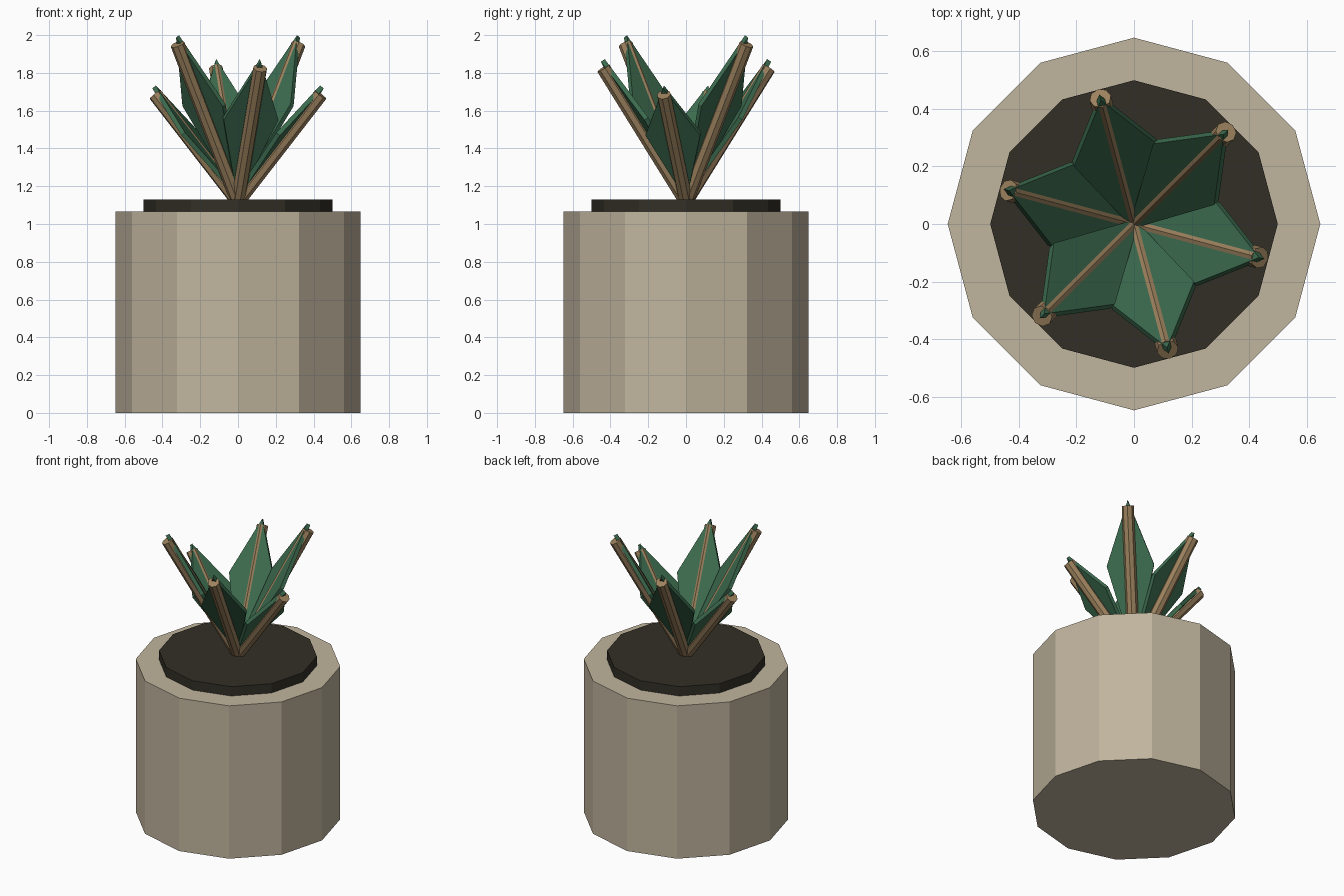
import bpy, bmesh, math
from mathutils import Matrix, Vector

if "Cube" in bpy.data.objects:
    bpy.data.objects.remove(bpy.data.objects["Cube"])


def material(name, color):
    m = bpy.data.materials.new(name)
    m.diffuse_color = (*color, 1)
    m.use_nodes = True
    m.node_tree.nodes["Principled BSDF"].inputs["Base Color"].default_value = m.diffuse_color
    return m


CLAY = material("clay", (0.53, 0.46, 0.34))
SOIL = material("soil", (0.032, 0.028, 0.019))
GREEN = material("leaf_green", (0.046, 0.15, 0.078))
WOOD = material("stem_brown", (0.33, 0.22, 0.11))


def finish(name, bm, mat):
    bmesh.ops.recalc_face_normals(bm, faces=bm.faces[:])
    mesh = bpy.data.meshes.new(name)
    bm.to_mesh(mesh)
    bm.free()
    mesh.materials.append(mat)
    obj = bpy.data.objects.new(name, mesh)
    bpy.context.collection.objects.link(obj)
    return obj


def prism(name, sides, radius, depth, matrix, mat):
    bm = bmesh.new()
    bmesh.ops.create_cone(bm, cap_ends=True, segments=sides, radius1=radius,
                          radius2=radius, depth=depth,
                          matrix=matrix @ Matrix.Translation((0, 0, depth / 2)))
    return finish(name, bm, mat)


def leaf(name, length, half_width, offset, thickness, matrix):
    # Flat kite plate: local z runs along the leaf, local x points inward
    outline = [(0, 0), (half_width, 0.58 * length), (0, length),
               (-half_width, 0.58 * length)]
    bm = bmesh.new()
    face = bm.faces.new([bm.verts.new((offset - thickness / 2, y, z))
                         for y, z in outline])
    new = bmesh.ops.extrude_face_region(bm, geom=[face])["geom"]
    bmesh.ops.translate(bm, vec=(thickness, 0, 0),
                        verts=[v for v in new if isinstance(v, bmesh.types.BMVert)])
    bm.transform(matrix)
    return finish(name, bm, GREEN)


# Pot and soil disc
prism("pot", 12, 0.648, 1.065, Matrix.Identity(4), CLAY)
prism("soil", 12, 0.5, 0.08, Matrix.Translation((0, 0, 1.05)), SOIL)

# Six leaves, each with a stem along its middle, in opposite pairs of height
base = Vector((0, 0, 1.12))
tops = [1.952, 1.825, 1.685]
for i in range(6):
    a = math.radians(45 + 60 * i)
    out = Vector((math.cos(a), math.sin(a), 0))
    axis = out * 0.453 + Vector((0, 0, tops[i % 3] - base.z))
    length = axis.length
    axis.normalize()
    side = Vector((-out.y, out.x, 0))
    inward = side.cross(axis)
    if inward.z < 0:
        inward.negate()
    frame = Matrix((inward, side, axis)).transposed().to_4x4()
    frame.translation = base
    prism(f"stem_{i + 1}", 8, 0.038, length, frame, WOOD)
    leaf(f"leaf_{i + 1}", length + 0.036, 0.15, 0.02, 0.025, frame)
